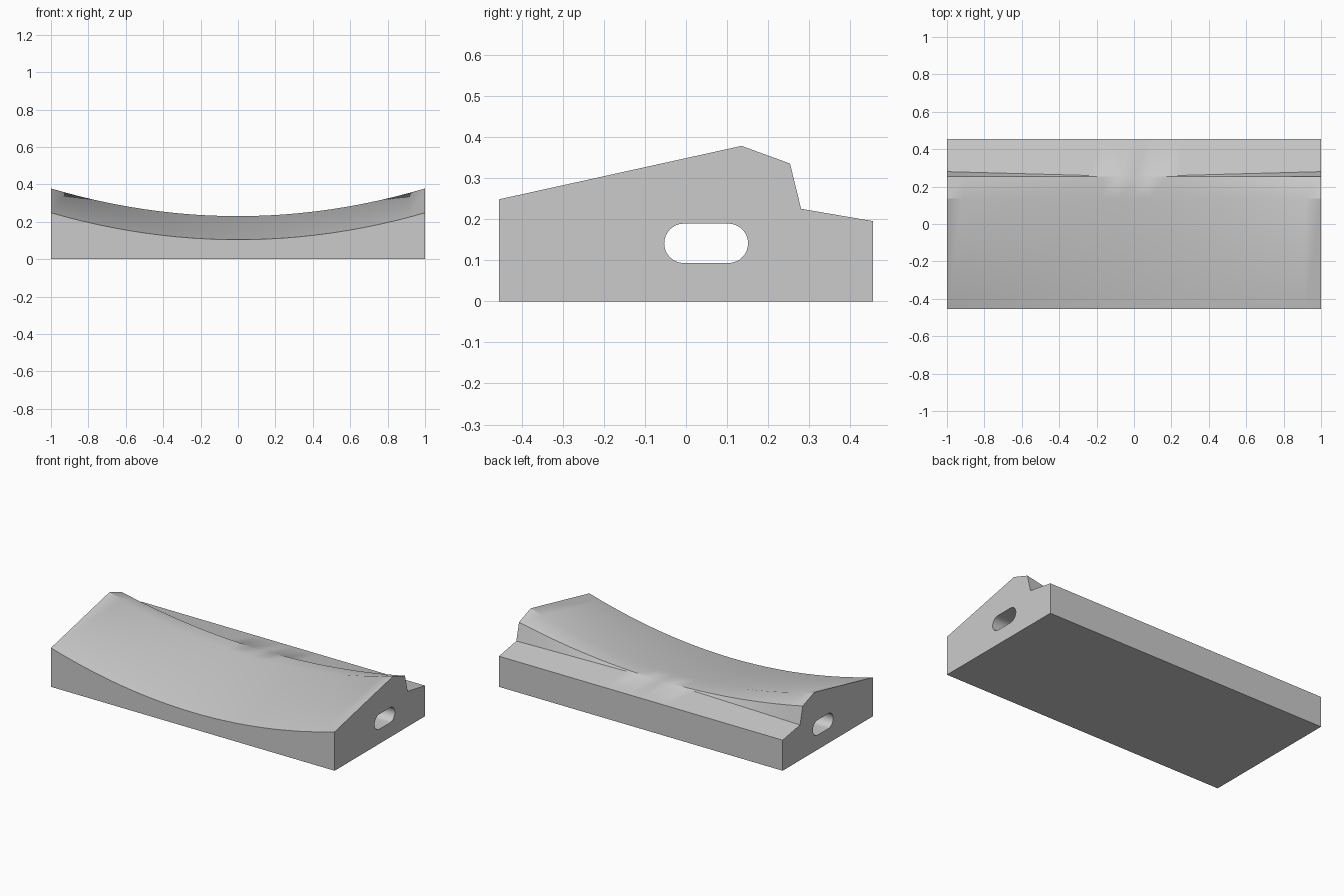
import bpy, bmesh, math

cube = bpy.data.objects.get("Cube")
if cube:
    bpy.data.objects.remove(cube, do_unlink=True)

COLUMNS = 24
HALF_DEPTH = 0.455


def make_object(name, bm):
    bmesh.ops.recalc_face_normals(bm, faces=bm.faces)
    mesh = bpy.data.meshes.new(name)
    bm.to_mesh(mesh)
    bm.free()
    obj = bpy.data.objects.new(name, mesh)
    bpy.context.collection.objects.link(obj)
    return obj


def loft(name, sections):
    """Skin a closed solid through equal-length rings of points."""
    bm = bmesh.new()
    rings = [[bm.verts.new(p) for p in ring] for ring in sections]
    for a, b in zip(rings, rings[1:]):
        for i in range(len(a)):
            j = (i + 1) % len(a)
            bm.faces.new((a[i], a[j], b[j], b[i]))
    bm.faces.new(rings[0])
    bm.faces.new(rings[-1])
    bmesh.ops.remove_doubles(bm, verts=bm.verts, dist=0.0001)
    return make_object(name, bm)


def block_section(x):
    """Side profile whose top sinks toward the middle and merges with the shelf."""
    sink = 1 - x * x
    foot_y = 0.253 + 0.027 * abs(x)
    profile = [
        (-HALF_DEPTH, 0),
        (-HALF_DEPTH, 0.248 - 0.144 * sink),               # front lip
        (0.135, 0.378 - 0.148 * sink),                     # ridge
        (0.253, 0.335 - 0.1054 * sink),                    # rear brow
        (foot_y, 0.225 + (0.28 - foot_y) * 0.171),         # foot of rear step
        (HALF_DEPTH, 0.195),                               # shelf edge
        (HALF_DEPTH, 0),
    ]
    return [(x, y, z) for y, z in profile]


def slot_section(x, y0=-0.053, y1=0.151, z0=0.093, z1=0.189, steps=16):
    r = (z1 - z0) / 2
    points = []
    for centre, start in ((y1 - r, -math.pi / 2), (y0 + r, math.pi / 2)):
        for i in range(steps + 1):
            a = start + math.pi * i / steps
            points.append((x, centre + r * math.cos(a), z0 + r + r * math.sin(a)))
    return points


# Curved block and the slot running through its full length
block = loft("curved_block", [block_section(-1 + 2 * i / COLUMNS) for i in range(COLUMNS + 1)])
cutter = loft("slot_cutter", [slot_section(x) for x in (-1.2, 1.2)])
cutter.hide_render = True

cut = block.modifiers.new("slot", "BOOLEAN")
cut.operation = "DIFFERENCE"
cut.solver = "EXACT"
cut.object = cutter
bpy.ops.object.select_all(action="DESELECT")
block.select_set(True)
bpy.context.view_layer.objects.active = block
bpy.ops.object.modifier_apply(modifier=cut.name)
bpy.data.objects.remove(cutter, do_unlink=True)

# Smooth scoop, crisp edges
bpy.ops.object.shade_smooth_by_angle(angle=math.radians(30))

# Plain grey
grey = bpy.data.materials.new("plain_grey")
grey.use_nodes = True
colour = (0.6, 0.6, 0.6, 1)
grey.diffuse_color = colour
grey.node_tree.nodes["Principled BSDF"].inputs["Base Color"].default_value = colour
block.data.materials.clear()
block.data.materials.append(grey)
